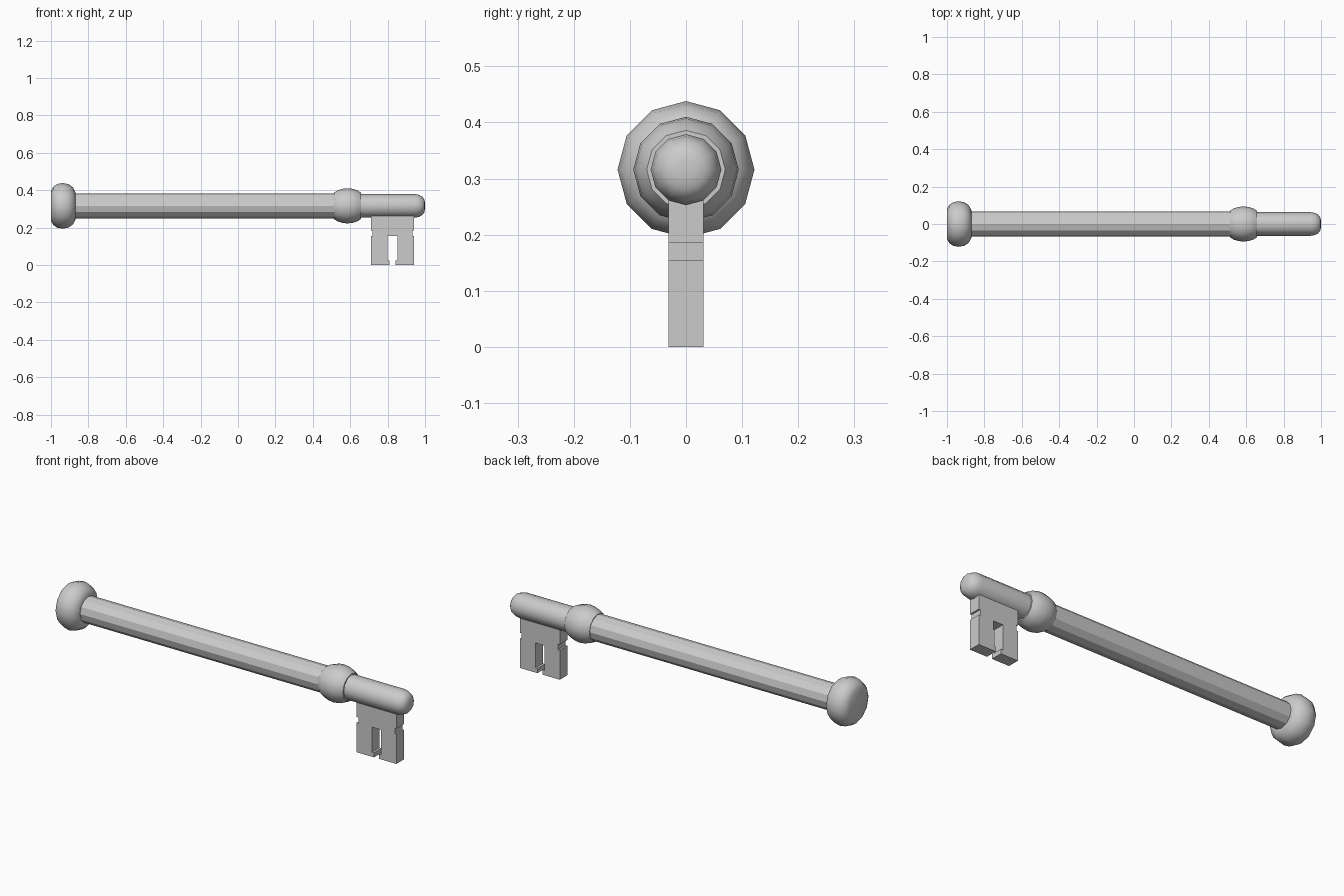
import bpy, bmesh, math

if "Cube" in bpy.data.objects:
    bpy.data.objects.remove(bpy.data.objects["Cube"])

AXIS_Z = 0.316
SIDES = 12


def finish(name, bm, angle=None):
    bmesh.ops.recalc_face_normals(bm, faces=bm.faces)
    mesh = bpy.data.meshes.new(name)
    bm.to_mesh(mesh)
    bm.free()
    ob = bpy.data.objects.new(name, mesh)
    bpy.context.collection.objects.link(ob)
    if angle:
        bpy.ops.object.select_all(action='DESELECT')
        ob.select_set(True)
        bpy.context.view_layer.objects.active = ob
        bpy.ops.object.shade_smooth_by_angle(angle=math.radians(angle))
    return ob


def turned(name, profile, angle=None):
    """Lathe (x, radius) points around the key's long axis, with capped ends."""
    bm = bmesh.new()
    rings = []
    for x, r in profile:
        rings.append([bm.verts.new((x, r * math.cos(math.tau * i / SIDES),
                                    AXIS_Z + r * math.sin(math.tau * i / SIDES)))
                      for i in range(SIDES)])
    for a, b in zip(rings, rings[1:]):
        for i in range(SIDES):
            j = (i + 1) % SIDES
            bm.faces.new((a[i], a[j], b[j], b[i]))
    bm.faces.new(rings[0])
    bm.faces.new(rings[-1])
    return finish(name, bm, angle)


# Rounded end knob
turned("end_knob", [(-1, .08), (-.988, .102), (-.966, .117), (-.937, .122),
                    (-.906, .116), (-.882, .099), (-.87, .075), (-.87, .06)], 40)

# Faceted long shaft
turned("shaft", [(-.89, .067), (.54, .067)])

# Bulging collar
turned("collar", [(.512, .05), (.512, .07), (.532, .083), (.558, .091), (.585, .094),
                  (.613, .091), (.638, .083), (.658, .07), (.658, .05)], 40)

# Thin nose with a domed end
turned("nose", [(.63, .063), (.945, .063), (.968, .059), (.986, .049),
                (.996, .035), (1, .016)], 40)

# Flat bit: half outline mirrored about its centre, with side notches and slot
cx, half_y = .826, .031
half = [(.015, 0), (.015, .024), (.027, .024), (.027, .155)]
outer = [(.115, 0), (.115, .155), (.106, .155), (.106, .185), (.115, .185), (.115, .29)]
right = half[::-1] + outer
outline = right + [(-x, z) for x, z in reversed(right)]
bm = bmesh.new()
face = bm.faces.new([bm.verts.new((cx + x, -half_y, z)) for x, z in outline])
new = bmesh.ops.extrude_face_region(bm, geom=[face])["geom"]
bmesh.ops.translate(bm, vec=(0, 2 * half_y, 0),
                    verts=[g for g in new if isinstance(g, bmesh.types.BMVert)])
finish("bit", bm)
